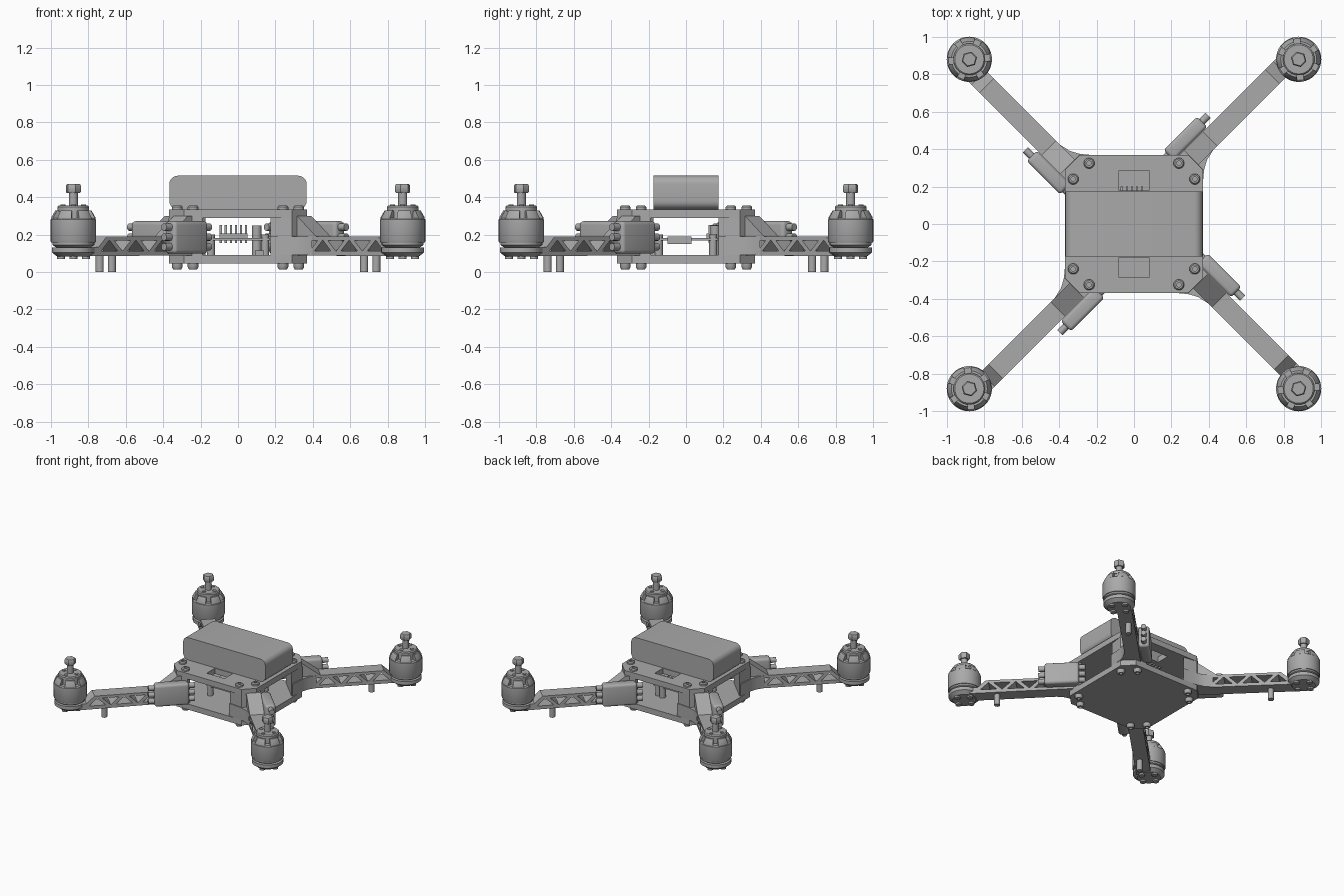
import bpy, bmesh
from math import pi, cos, sin, radians
from mathutils import Matrix, Vector

if "Cube" in bpy.data.objects:
    bpy.data.objects.remove(bpy.data.objects["Cube"])

grey = bpy.data.materials.new("mid grey")
grey.use_nodes = True
grey.diffuse_color = (0.4, 0.4, 0.4, 1)
grey.node_tree.nodes["Principled BSDF"].inputs["Base Color"].default_value = (0.4, 0.4, 0.4, 1)
made = []


def add(name, mesh, loc=(0, 0, 0), turn=0):
    ob = bpy.data.objects.new(name, mesh)
    ob.location, ob.rotation_euler = loc, (0, 0, turn)
    if not mesh.materials:
        mesh.materials.append(grey)
    bpy.context.collection.objects.link(ob)
    made.append(ob)
    return ob


def four(name, mesh):
    """One copy of an arm-aligned mesh on each of the four diagonals."""
    for k, corner in enumerate(("back_left", "back_right", "front_right", "front_left")):
        add(name + "_" + corner, mesh, turn=pi / 4 + k * pi / 2)


def prism(outlines, low, high, side=False):
    """Extrude outlines (later ones cut holes) along z, or along y if side."""
    cu = bpy.data.curves.new("outline", "CURVE")
    cu.dimensions, cu.fill_mode, cu.extrude = "2D", "BOTH", (high - low) / 2
    for pts in outlines:
        sp = cu.splines.new("POLY")
        sp.points.add(len(pts) - 1)
        for p, (x, y) in zip(sp.points, pts):
            p.co = (x, y, 0, 1)
        sp.use_cyclic_u = True
    ob = bpy.data.objects.new("outline", cu)
    bpy.context.collection.objects.link(ob)
    dg = bpy.context.evaluated_depsgraph_get()
    me = bpy.data.meshes.new_from_object(ob.evaluated_get(dg))
    bpy.data.objects.remove(ob)
    mid = (low + high) / 2
    if side:
        me.transform(Matrix.Translation((0, mid, 0)) @ Matrix.Rotation(pi / 2, 4, "X"))
    else:
        me.transform(Matrix.Translation((0, 0, mid)))
    bm = bmesh.new()
    bm.from_mesh(me)
    bmesh.ops.remove_doubles(bm, verts=bm.verts, dist=1e-5)
    bmesh.ops.recalc_face_normals(bm, faces=bm.faces)
    bm.to_mesh(me)
    bm.free()
    return me


def lathe(profile, centre=(0, 0, 0), steps=32, sectors=None):
    """Turn an (r, z) profile; with sectors, make that many closed wedges."""
    bm = bmesh.new()
    for k in range(sectors or 1):
        vs = [bm.verts.new((r, 0, z)) for r, z in profile]
        geom = vs + [bm.edges.new(e) for e in zip(vs, vs[1:])]
        if sectors:
            geom = vs + [bm.faces.new(vs)]
            bmesh.ops.rotate(bm, verts=vs, matrix=Matrix.Rotation(k * 2 * pi / sectors, 3, "Z"))
        bmesh.ops.spin(bm, geom=geom, axis=(0, 0, 1), cent=(0, 0, 0), steps=6 if sectors else steps,
                       angle=radians(40) if sectors else 2 * pi)
    bmesh.ops.remove_doubles(bm, verts=bm.verts, dist=1e-5)
    bmesh.ops.recalc_face_normals(bm, faces=bm.faces)
    bmesh.ops.translate(bm, verts=bm.verts, vec=centre)
    me = bpy.data.meshes.new("turned")
    bm.to_mesh(me)
    bm.free()
    return me


def box(x0, x1, y0, y1, z0, z1, bevel=0):
    bm = bmesh.new()
    bmesh.ops.create_cube(bm, size=1)
    for v in bm.verts:
        v.co = Vector(((x0 + x1) / 2 + v.co.x * (x1 - x0), (y0 + y1) / 2 + v.co.y * (y1 - y0),
                       (z0 + z1) / 2 + v.co.z * (z1 - z0)))
    if bevel:
        bmesh.ops.bevel(bm, geom=bm.edges[:], offset=bevel, segments=4, profile=0.5, affect="EDGES")
    me = bpy.data.meshes.new("box")
    bm.to_mesh(me)
    bm.free()
    return me


def rod(r, z0, z1, centre=(0, 0, 0), steps=16):
    return lathe([(0, z0), (r, z0), (r, z1), (0, z1)], centre, steps)


def rounded(w, h, r, cy):
    return [(sx * (w - r) + r * cos(a), cy + sy * (h - r) + r * sin(a))
            for q, (sx, sy) in enumerate(((1, 1), (-1, 1), (-1, -1), (1, -1)))
            for a in [(q + t / 6) * pi / 2 for t in range(7)]]


def rect(x, y0, y1):
    return [(-x, y0), (x, y0), (x, y1), (-x, y1)]


# Body plates and battery
plate = [(0.37, -0.29), (0.37, 0.29), (0.29, 0.37), (-0.29, 0.37),
         (-0.37, 0.29), (-0.37, -0.29), (-0.29, -0.37), (0.29, -0.37)]
add("bottom_plate", prism([plate], 0.045, 0.09))
add("top_plate", prism([plate, rect(0.08, 0.18, 0.285), rect(0.08, -0.285, -0.18)], 0.29, 0.335))
add("battery", prism([rounded(0.367, 0.09, 0.045, 0.425)], -0.175, 0.175, side=True))

# Corner blocks, in the arm direction
four("corner_block", prism([[(0.374, -0.127), (0.467, -0.057), (0.467, 0.057), (0.396, 0.127),
                             (0.375, 0.106), (0.375, -0.106)]], 0.09, 0.29))

# Truss arms with a sloping gusset at the root
side = [(0.38, 0.09), (1.2, 0.085), (1.2, 0.13), (1.14, 0.135), (1.08, 0.19),
        (0.61, 0.19), (0.467, 0.3), (0.38, 0.3)]
holes = []
for i in range(6):
    u, s = 0.56 + i * 0.1, 1 if i % 2 else -1
    holes.append([(u - 0.062, 0.141 - s * 0.028), (u + 0.062, 0.141 - s * 0.028), (u, 0.141 + s * 0.03)])
four("arm", prism([side] + holes, -0.02, 0.088, side=True))
four("arm_root", prism([[(0.38, -0.135), (0.47, -0.06), (0.52, -0.033), (0.58, -0.02),
                         (0.5, 0), (0.43, 0.088), (0.38, 0.08)]], 0.09, 0.19))
four("foot_post", rod(0.022, 0, 0.09, (1.0, 0.046, 0), 12))

# Speed controllers beside the arms, with wire stubs
four("speed_controller", box(0.39, 0.645, 0.089, 0.168, 0.098, 0.272, 0.02))
for i, z in enumerate((0.135, 0.187, 0.24)):
    stub = rod(0.02, 0.345, 0.69, steps=12)
    stub.transform(Matrix.Translation((0, 0.13, z)) @ Matrix.Rotation(pi / 2, 4, "Y"))
    four("wire_stub_%d" % (i + 1), stub)

# Motors
M = (1.245, 0, 0)
four("motor_mount", lathe([(0, 0.082), (0.085, 0.082), (0.115, 0.105), (0.115, 0.132), (0, 0.132)], M))
four("motor_base", lathe([(0, 0.13), (0.09, 0.13), (0.112, 0.145), (0.112, 0.16), (0, 0.16)], M))
four("motor_bell", lathe([(0, 0.158), (0.118, 0.158), (0.121, 0.164), (0.121, 0.28), (0.112, 0.288),
                          (0.08, 0.288), (0.08, 0.335), (0, 0.335)], M, 40))
four("bell_ribs", lathe([(0.07, 0.28), (0.118, 0.28), (0.118, 0.292), (0.096, 0.33), (0.07, 0.33)],
                        M, sectors=6))
four("motor_cap", lathe([(0, 0.325), (0.085, 0.325), (0.085, 0.348), (0.078, 0.355), (0, 0.355)], M))
four("shaft", rod(0.024, 0.35, 0.45, M))
four("shaft_nut", lathe([(0, 0.422), (0.036, 0.422), (0.042, 0.43), (0.042, 0.462), (0.036, 0.47),
                         (0, 0.47)], M, 6))
for i in range(4):
    c, s = cos(i * pi / 2 + pi / 4), sin(i * pi / 2 + pi / 4)
    four("cap_screw_%d" % (i + 1), rod(0.014, 0.35, 0.36, (1.245 + 0.055 * c, 0.055 * s, 0), 10))
    four("mount_screw_%d" % (i + 1), rod(0.022, 0.07, 0.09, (1.245 + 0.067 * c, 0.067 * s, 0), 12))

# Plate screws with a hex socket, above and below
screw = lathe([(0, 0.008), (0.012, 0.008), (0.012, 0.02), (0.022, 0.02), (0.029, 0.012), (0.029, -0.002)],
              steps=18)
low_screw = screw.copy()
low_screw.transform(Matrix.Diagonal((1, 1, -1.5, 1)))
low_screw.flip_normals()
for sx in (-1, 1):
    for sy in (-1, 1):
        for x, y in ((0.24, 0.325), (0.325, 0.24)):
            add("top_screw", screw, (sx * x, sy * y, 0.335))
            add("bottom_screw", low_screw, (sx * x, sy * y, 0.045))

# Flight board on standoffs, with pin headers
add("flight_board", box(-0.16, 0.17, -0.17, 0.17, 0.168, 0.182))
for sx in (-1, 1):
    for sy in (-1, 1):
        add("standoff", rod(0.022, 0.09, 0.2, (sx * 0.145, sy * 0.145, 0), 12))
add("pin_block", box(-0.1, 0.05, 0.11, 0.145, 0.182, 0.205))
add("side_header", box(0.15, 0.185, -0.1, 0.03, 0.15, 0.19))
for i in range(6):
    x = -0.092 + i * 0.027
    add("pin_upright", box(x - 0.006, x + 0.006, 0.12, 0.132, 0.155, 0.25))
    add("pin_tip", box(x - 0.006, x + 0.006, 0.12, 0.2, 0.24, 0.252))
add("capacitor", rod(0.025, 0.09, 0.25, (0.1, 0.155, 0), 14))
add("small_chip", box(0.09, 0.14, -0.2, -0.15, 0.09, 0.115))

# Smooth the round parts, keeping hard edges
bpy.ops.object.select_all(action="DESELECT")
for ob in made:
    ob.select_set(True)
bpy.context.view_layer.objects.active = made[0]
bpy.ops.object.shade_smooth_by_angle(angle=radians(35))
